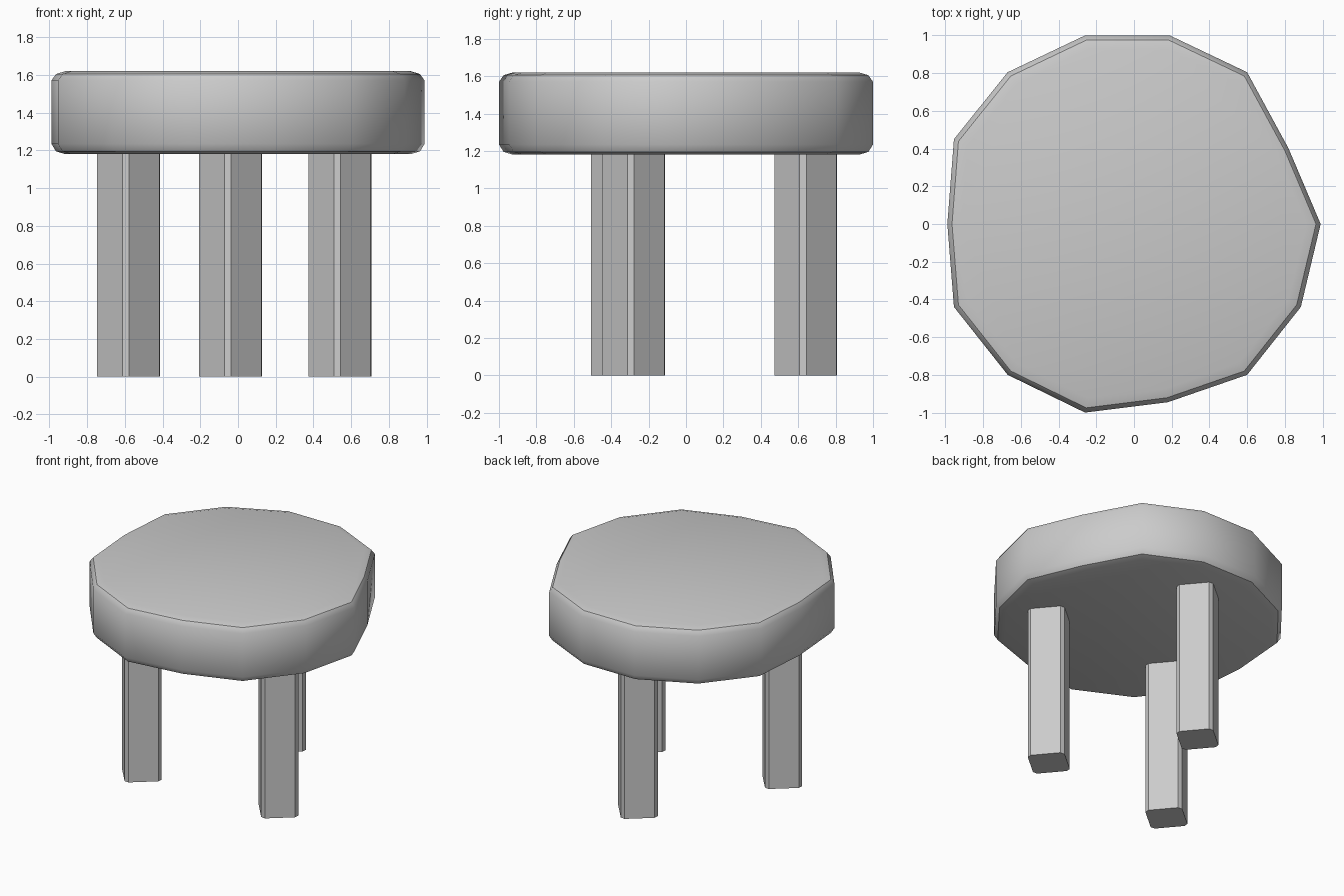
import bpy
import bmesh
import math

if "Cube" in bpy.data.objects:
    bpy.data.objects.remove(bpy.data.objects["Cube"])


def loft(name, rings, smooth_angle):
    """Skin a stack of matching rings and cap both ends."""
    bm = bmesh.new()
    loops = [[bm.verts.new(p) for p in ring] for ring in rings]
    n = len(loops[0])
    for a, b in zip(loops, loops[1:]):
        for i in range(n):
            j = (i + 1) % n
            bm.faces.new((a[i], a[j], b[j], b[i]))
    bm.faces.new(loops[0][::-1])
    bm.faces.new(loops[-1])
    bmesh.ops.recalc_face_normals(bm, faces=bm.faces)
    mesh = bpy.data.meshes.new(name)
    bm.to_mesh(mesh)
    bm.free()
    obj = bpy.data.objects.new(name, mesh)
    bpy.context.collection.objects.link(obj)
    bpy.ops.object.select_all(action='DESELECT')
    obj.select_set(True)
    bpy.context.view_layer.objects.active = obj
    if smooth_angle:
        bpy.ops.object.shade_smooth_by_angle(angle=math.radians(smooth_angle))
    return obj


# Seat: hand-hewn 14-sided slab with softened rims
outline = [(0.99, 0.0), (0.82, 0.40), (0.60, 0.805), (0.19, 1.0), (-0.26, 1.0),
           (-0.67, 0.805), (-0.955, 0.45), (-0.99, 0.0), (-0.955, -0.44),
           (-0.67, -0.80), (-0.26, -1.0), (0.18, -0.945), (0.60, -0.80),
           (0.885, -0.44)]
profile = [(0.925, 1.18), (0.975, 1.195), (1.0, 1.235),
           (1.0, 1.57), (0.975, 1.605), (0.925, 1.62)]
loft("seat", [[(x * s, y * s, z) for x, y in outline] for s, z in profile], 37)

# Legs: square posts with chamfered corners, all turned the same way
FACE, CHAMFER, TURN = 0.21, 0.035, math.radians(-50)


def leg_section():
    pts, x, y = [], 0.0, 0.0
    for k in range(8):
        pts.append((x, y))
        length = FACE if k % 2 == 0 else CHAMFER
        a = TURN + k * math.pi / 4
        x += length * math.cos(a)
        y += length * math.sin(a)
    cx = sum(p[0] for p in pts) / 8
    cy = sum(p[1] for p in pts) / 8
    return [(px - cx, py - cy) for px, py in pts]


section = leg_section()
for name, lx, ly in (("back_leg", -0.04, 0.64),
                     ("front_left_leg", -0.58, -0.34),
                     ("front_right_leg", 0.54, -0.28)):
    loft(name, [[(lx + x, ly + y, z) for x, y in section] for z in (0.0, 1.2)], 0)
